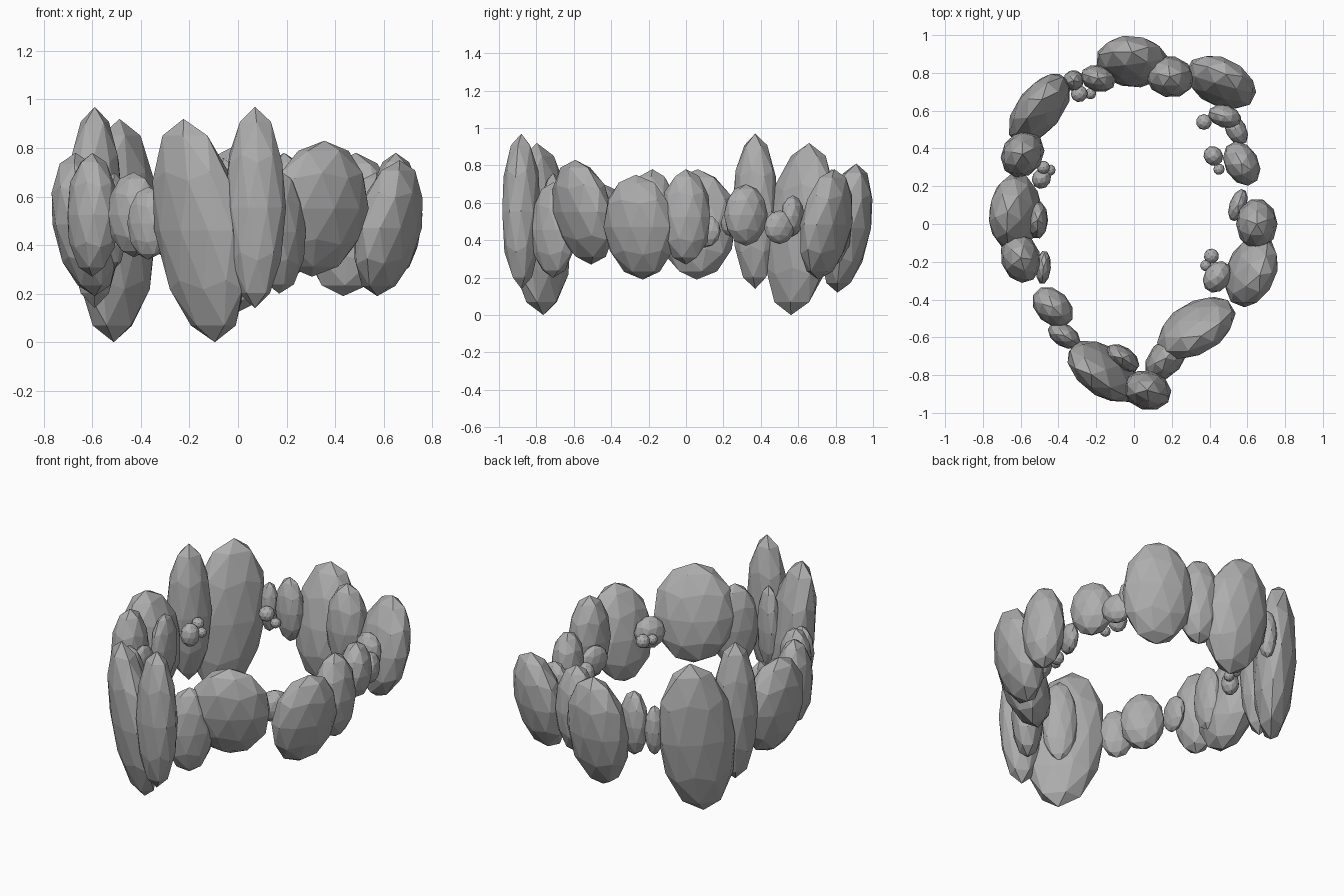
import bpy
import math
from mathutils import Matrix, Vector

default_cube = bpy.data.objects.get("Cube")
if default_cube:
    bpy.data.objects.remove(default_cube, do_unlink=True)

# One plain stone colour
stone = bpy.data.materials.new("grey_stone")
stone.use_nodes = True
stone_colour = (0.42, 0.42, 0.42, 1)
stone.diffuse_color = stone_colour
stone.node_tree.nodes["Principled BSDF"].inputs["Base Color"].default_value = stone_colour


def rock(name, x, y, bottom, top, length, width, twist=0, lean=0, slide=0):
    """Faceted ellipsoid stone lying along the ring's tangent.
    length and width are half sizes; lean moves the tip outward,
    slide moves it along the ring, twist turns the stone in plan."""
    outward = Vector((x, y)).normalized()
    tangent = Vector((-outward.y, outward.x))
    tip = outward * lean + tangent * slide
    yaw = math.atan2(tangent.y, tangent.x) + math.radians(twist)
    shear = Matrix.Identity(4)
    half_height = (top - bottom) / 2
    shear[0][2] = tip.x / half_height
    shear[1][2] = tip.y / half_height
    shape = (Matrix.Translation((x, y, (top + bottom) / 2)) @ shear
             @ Matrix.Rotation(yaw, 4, "Z")
             @ Matrix.Diagonal((length, width, half_height, 1)))
    bpy.ops.mesh.primitive_ico_sphere_add(subdivisions=2, radius=1)
    stone_object = bpy.context.object
    stone_object.name = name
    stone_object.data.name = name
    stone_object.data.transform(shape)
    stone_object.data.materials.append(stone)


def pebble(name, x, y, z, radius):
    rock(name, x, y, z - radius, z + radius, radius, radius)


# Front group: the tallest stones
rock("front_tall_rock", 0.07, -0.88, bottom=0.14, top=0.97, length=0.13, width=0.105, twist=-20)
rock("front_large_rock", -0.16, -0.78, bottom=0, top=0.92, length=0.22, width=0.12, twist=-28, lean=0.03, slide=-0.06)
rock("front_inner_rock", -0.06, -0.71, bottom=0.25, top=0.76, length=0.1, width=0.06, twist=-30)
rock("front_left_narrow_rock", 0.17, -0.71, bottom=0.2, top=0.71, length=0.14, width=0.09, twist=36)
rock("front_left_large_rock", 0.33, -0.55, bottom=0.27, top=0.83, length=0.23, width=0.13, lean=0.05)

# Left side
rock("left_large_rock", 0.62, -0.25, bottom=0.19, top=0.75, length=0.2, width=0.125, lean=0.05)
rock("left_middle_rock", 0.65, 0, bottom=0.27, top=0.78, length=0.135, width=0.11)
rock("left_inner_rock", 0.55, 0.1, bottom=0.36, top=0.54, length=0.09, width=0.045, twist=-30)
rock("left_rear_rock", 0.57, 0.32, bottom=0.37, top=0.7, length=0.125, width=0.09)
rock("left_rear_small_rock", 0.54, 0.5, bottom=0.38, top=0.56, length=0.09, width=0.055, twist=-15)
rock("left_rear_inner_rock", 0.48, 0.57, bottom=0.42, top=0.64, length=0.09, width=0.06, twist=25)

# Back
rock("back_left_large_rock", 0.46, 0.75, bottom=0.19, top=0.78, length=0.2, width=0.12, twist=5, lean=0.05)
rock("back_left_narrow_rock", 0.19, 0.78, bottom=0.25, top=0.78, length=0.13, width=0.11)
rock("back_large_rock", -0.01, 0.86, bottom=0.12, top=0.81, length=0.195, width=0.13, twist=-5, lean=0.05)
rock("back_small_rock", -0.19, 0.77, bottom=0.33, top=0.72, length=0.095, width=0.07, twist=-30)
rock("back_right_small_rock", -0.32, 0.76, bottom=0.36, top=0.66, length=0.055, width=0.055)

# Right rear group: tall pair echoing the front
rock("right_rear_large_rock", -0.5, 0.61, bottom=0, top=0.92, length=0.22, width=0.12, twist=11, lean=0.03, slide=-0.04)
rock("right_rear_tall_rock", -0.59, 0.37, bottom=0.14, top=0.97, length=0.13, width=0.11)

# Right side
rock("right_large_rock", -0.63, 0.06, bottom=0.19, top=0.78, length=0.21, width=0.135, lean=0.04)
rock("right_inner_rock", -0.51, 0.02, bottom=0.3, top=0.7, length=0.1, width=0.055)
rock("right_middle_rock", -0.6, -0.18, bottom=0.27, top=0.78, length=0.135, width=0.105)
rock("right_inner_small_rock", -0.48, -0.23, bottom=0.39, top=0.61, length=0.09, width=0.04, twist=-30)
rock("right_front_rock", -0.43, -0.44, bottom=0.35, top=0.7, length=0.125, width=0.09)
rock("right_front_small_rock", -0.37, -0.59, bottom=0.34, top=0.64, length=0.095, width=0.06)

# Pebbles tucked inside the ring
rock("left_cluster_stone", 0.44, -0.28, bottom=0.41, top=0.6, length=0.09, width=0.07)
rock("left_rear_cluster_stone", 0.42, 0.36, bottom=0.43, top=0.57, length=0.055, width=0.05)
pebble("left_upper_pebble", 0.41, -0.17, z=0.5, radius=0.04)
pebble("left_lower_pebble", 0.38, -0.22, z=0.5, radius=0.03)
pebble("left_rear_pebble", 0.45, 0.29, z=0.45, radius=0.03)
pebble("left_far_pebble", 0.37, 0.54, z=0.48, radius=0.042)
pebble("back_inner_pebble", -0.29, 0.69, z=0.5, radius=0.045)
pebble("back_tiny_pebble", -0.23, 0.69, z=0.46, radius=0.03)
rock("right_cluster_stone", -0.49, 0.24, bottom=0.42, top=0.56, length=0.055, width=0.05)
pebble("right_cluster_pebble", -0.445, 0.285, z=0.5, radius=0.03)
pebble("right_upper_pebble", -0.48, 0.3, z=0.54, radius=0.035)
